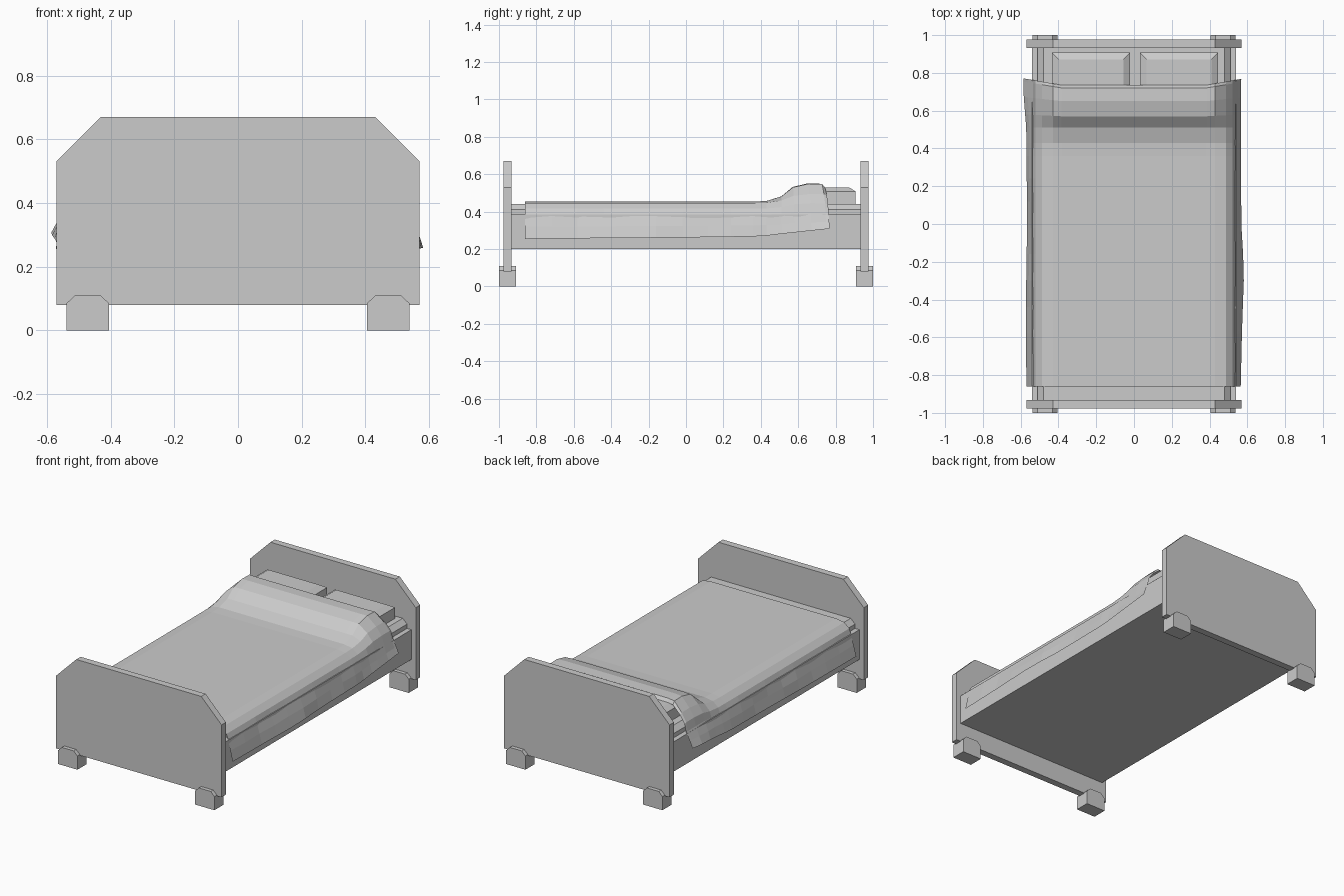
import bpy, bmesh, math, random
from mathutils import Vector

if "Cube" in bpy.data.objects:
    bpy.data.objects.remove(bpy.data.objects["Cube"])

random.seed(4)


def add_mesh(name, verts, faces):
    me = bpy.data.meshes.new(name)
    me.from_pydata(verts, [], faces)
    bm = bmesh.new()
    bm.from_mesh(me)
    bmesh.ops.recalc_face_normals(bm, faces=bm.faces)
    bm.to_mesh(me)
    bm.free()
    ob = bpy.data.objects.new(name, me)
    bpy.context.collection.objects.link(ob)
    return ob


def prism(name, profile, y0, y1):
    """Extrude an x-z profile along y."""
    n = len(profile)
    verts = [(x, y, z) for y in (y0, y1) for x, z in profile]
    faces = [tuple(range(n)), tuple(range(n, 2 * n))]
    faces += [(i, (i + 1) % n, n + (i + 1) % n, n + i) for i in range(n)]
    return add_mesh(name, verts, faces)


def mirrored(half):
    """Close a right-hand half profile with its mirror image."""
    return half + [(-x, z) for x, z in reversed(half)]


def interp(table, t):
    for (a, va), (b, vb) in zip(table, table[1:]):
        if t <= b:
            return va + (vb - va) * max(0, (t - a) / (b - a))
    return table[-1][1]


# Head and foot boards with clipped corners
board = mirrored([(0.57, 0.08), (0.57, 0.53), (0.43, 0.67)])
prism("headboard", board, 0.933, 0.976)
prism("footboard", board, -0.976, -0.933)

# Four block feet with chamfered tops
for sx, side in ((-1, "left"), (1, "right")):
    for sy, end in ((-1, "front"), (1, "back")):
        foot = [(sx * x, z) for x, z in
                ((0.405, 0), (0.538, 0), (0.538, 0.085),
                 (0.512, 0.11), (0.431, 0.11), (0.405, 0.085))]
        prism(f"{end}_{side}_foot", foot, sy * 0.91, sy * 1.0)

# Bed frame and chamfered mattress
prism("bed_frame", mirrored([(0.54, 0.2), (0.54, 0.385)]), -0.935, 0.935)
prism("mattress", mirrored([(0.51, 0.38), (0.51, 0.412), (0.48, 0.44)]), -0.933, 0.933)

# Pillows: boxes with a sloped top rim
for cx, side in ((-0.228, "left"), (0.238, "right")):
    verts = []
    for hx, y0, y1, z in ((0.207, 0.57, 0.907, 0.44), (0.207, 0.57, 0.907, 0.508),
                          (0.172, 0.6, 0.872, 0.53)):
        verts += [(cx - hx, y0, z), (cx + hx, y0, z), (cx + hx, y1, z), (cx - hx, y1, z)]
    faces = [(0, 1, 2, 3), (8, 9, 10, 11)]
    for k in (0, 4):
        faces += [(k + i, k + (i + 1) % 4, k + 4 + (i + 1) % 4, k + 4 + i) for i in range(4)]
    add_mesh(f"{side}_pillow", verts, faces)

# Blanket: draped sheet rising over the pillows, with an uneven hem
crest = [(-0.86, 0.454), (0.36, 0.454), (0.43, 0.457), (0.51, 0.482), (0.57, 0.532),
         (0.65, 0.551), (0.72, 0.549), (0.735, 0.53)]
hem = [(-0.86, 0.255), (0.0, 0.262), (0.4, 0.268), (0.76, 0.312)]
flare = {1: [(-0.86, 0.565), (-0.55, 0.572), (-0.25, 0.583), (0.0, 0.568), (0.5, 0.566), (0.76, 0.568)],
         -1: [(-0.86, 0.57), (-0.4, 0.572), (0.0, 0.566), (0.5, 0.57), (0.7, 0.588), (0.76, 0.582)]}
rows = [-0.86, -0.72, -0.58, -0.44, -0.3, -0.16, -0.02, 0.12, 0.24, 0.36,
        0.43, 0.51, 0.57, 0.65, 0.72, 0.735]


def blanket_half(y, s):
    """Points from the centre outwards to the hem on one side."""
    z, low, out = interp(crest, y), interp(hem, y), interp(flare[s], y)
    lift = max(0, z - 0.454)
    end = max(0, (y - 0.5) / 0.235)
    wob = lambda a: random.uniform(-a, a)
    pts = [(0.2, z), (0.385, z), (0.43, z - 0.02 * lift),
           (0.487, 0.446 + 0.5 * lift), (0.522, 0.416 + 0.3 * lift),
           (0.535 + wob(0.003), 0.385 + 0.1 * lift),
           ((0.54 + out) / 2 + wob(0.004), (0.385 + low) / 2), (out, low)]
    return [(s * x, y + 0.035 * end * max(0, (x - 0.38) / 0.2), zz) for x, zz in pts]


verts = []
for y in rows:
    verts += blanket_half(y, -1)[::-1] + [(0, y, interp(crest, y))] + blanket_half(y, 1)
n = len(verts) // len(rows)
faces = [(r * n + i, r * n + i + 1, (r + 1) * n + i + 1, (r + 1) * n + i)
         for r in range(len(rows) - 1) for i in range(n - 1)]
blanket = add_mesh("blanket", verts, faces)
